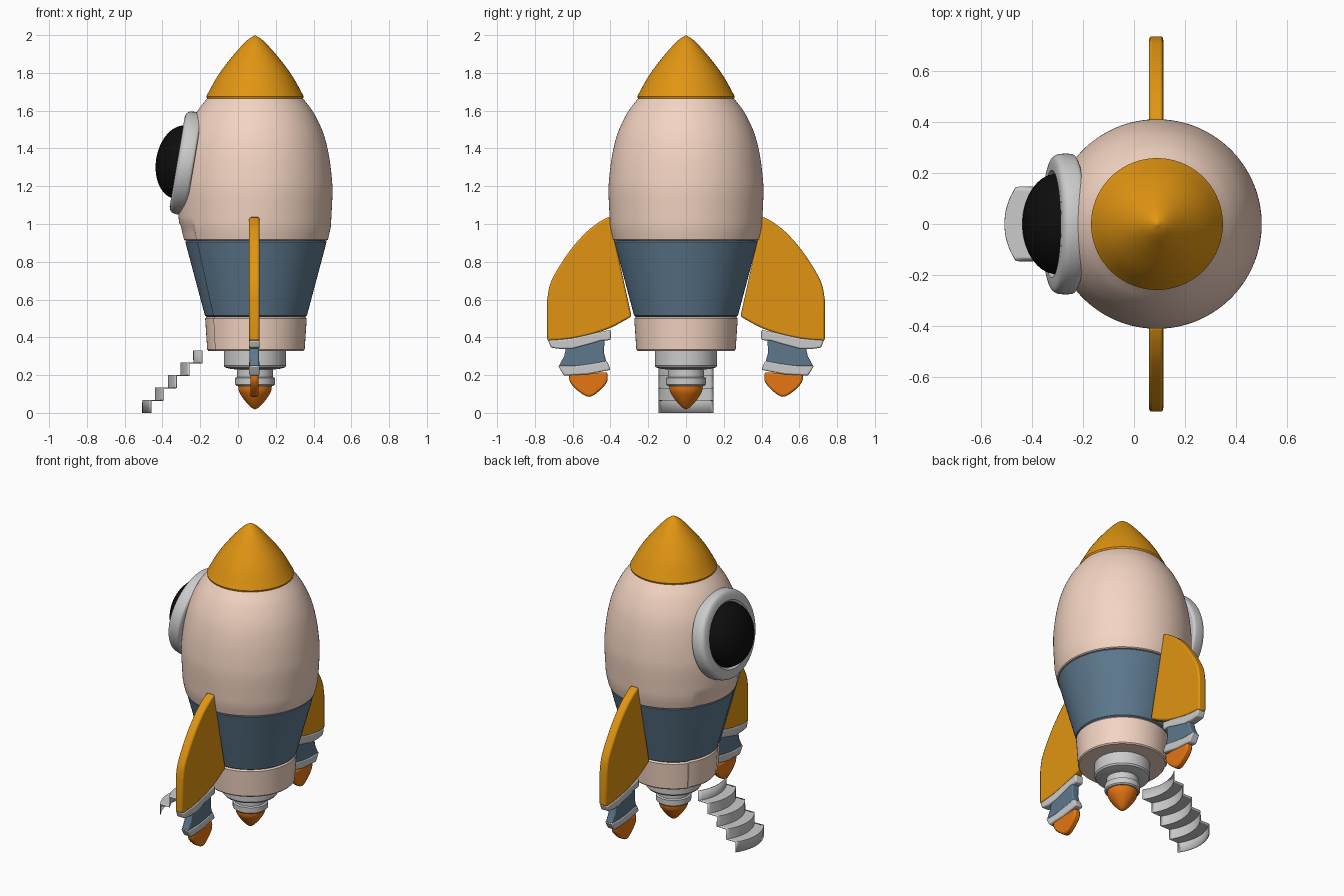
import bpy, bmesh, math
from mathutils import Matrix, Vector

if "Cube" in bpy.data.objects:
    bpy.data.objects.remove(bpy.data.objects["Cube"])

AXIS = Matrix.Translation((0.09, 0, 0))


def material(name, rgb):
    m = bpy.data.materials.new(name)
    m.diffuse_color = (*rgb, 1)
    m.use_nodes = True
    m.node_tree.nodes["Principled BSDF"].inputs["Base Color"].default_value = m.diffuse_color
    return m


ORANGE = material("orange", (0.75, 0.30, 0.006))
FLAME = material("flame", (0.78, 0.18, 0.006))
CREAM = material("cream", (0.90, 0.66, 0.54))
BLUE = material("blue", (0.11, 0.19, 0.27))
BLACK = material("black", (0.004, 0.004, 0.004))


def finish(name, bm, mat, angle=32):
    bmesh.ops.remove_doubles(bm, verts=bm.verts, dist=1e-5)
    bmesh.ops.recalc_face_normals(bm, faces=bm.faces)
    me = bpy.data.meshes.new(name)
    bm.to_mesh(me)
    bm.free()
    me.shade_smooth()
    me.set_sharp_from_angle(angle=math.radians(angle))
    ob = bpy.data.objects.new(name, me)
    bpy.context.collection.objects.link(ob)
    if mat:
        me.materials.append(mat)
    return ob


def spline(pts, n=5):
    """Smooth curve through the points."""
    p = [Vector(q) for q in pts]
    p = [2 * p[0] - p[1]] + p + [2 * p[-1] - p[-2]]
    out = []
    for i in range(1, len(p) - 2):
        a, b, c, d = p[i - 1:i + 3]
        for k in range(n):
            t = k / n
            v = 0.5 * (2 * b + (c - a) * t + (2 * a - 5 * b + 4 * c - d) * t * t
                       + (3 * b - a - 3 * c + d) * t ** 3)
            out.append((v.x, v.y))
    return out + [tuple(pts[-1])]


def lathe(name, profile, mat=None, matrix=AXIS, seg=128, door=False):
    """Spin (radius, z) points; door sinks a panel on the -x side."""
    bm = bmesh.new()
    rings = []
    for r, z in profile:
        ring = []
        for i in range(seg):
            a = 2 * math.pi * i / seg
            sunk = door and z < 1.0 and r > 0.02 and abs(a - math.pi) < math.radians(34)
            rr = max(r, 0) - (0.01 if sunk else 0)
            ring.append(bm.verts.new(matrix @ Vector((rr * math.cos(a), rr * math.sin(a), z))))
        rings.append(ring)
    for lo, hi in zip(rings, rings[1:]):
        for i in range(seg):
            j = (i + 1) % seg
            bm.faces.new((lo[i], lo[j], hi[j], hi[i]))
    return finish(name, bm, mat)


def plate(name, outline, thick, mat=None, bevel=0.008):
    """Flat side part from a (y, z) outline, mirrored to both sides."""
    bm = bmesh.new()
    f = bm.faces.new([bm.verts.new((0.087 - thick / 2, y, z)) for y, z in outline])
    ext = bmesh.ops.extrude_face_region(bm, geom=[f])["geom"]
    bmesh.ops.translate(bm, vec=(thick, 0, 0),
                        verts=[v for v in ext if isinstance(v, bmesh.types.BMVert)])
    ob = finish(name, bm, mat)
    b = ob.modifiers.new("bevel", "BEVEL")
    b.width, b.segments, b.limit_method = bevel, 2, "ANGLE"
    m = ob.modifiers.new("mirror", "MIRROR")
    m.use_axis = (False, True, False)
    return ob


# Nose cone and hull bands
lathe("nose_cone", spline([(0, 2.0), (0.05, 1.965), (0.13, 1.875), (0.20, 1.78), (0.258, 1.675)])
      + [(0.255, 1.665), (0, 1.665)], ORANGE)
hull = spline([(0.25, 1.67), (0.31, 1.59), (0.36, 1.485), (0.39, 1.37), (0.406, 1.25),
               (0.41, 1.16), (0.403, 1.01)])
lathe("upper_hull", [(0, 1.67)] + hull + [(0.401, 0.985), (0.394, 0.95), (0.386, 0.917),
      (0.38, 0.912), (0, 0.912)], CREAM, door=True)
lathe("hull_band", [(0, 0.913), (0.372, 0.913), (0.379, 0.905), (0.275, 0.515),
      (0.265, 0.508), (0, 0.508)], BLUE, door=True)
lathe("lower_hull", [(0, 0.51), (0.265, 0.51), (0.274, 0.50), (0.263, 0.335),
      (0.257, 0.328), (0, 0.328)], CREAM, door=True)

# Main engine
lathe("engine_nozzle", [(0, 0.34), (0.165, 0.34), (0.165, 0.25), (0.158, 0.24), (0.125, 0.232),
      (0.095, 0.23), (0.095, 0.19), (0.105, 0.185), (0.105, 0.15), (0.098, 0.143), (0, 0.143)])
lathe("engine_flame", [(0, 0.145)] + spline([(0.09, 0.145), (0.083, 0.11), (0.055, 0.066),
      (0.022, 0.03), (0, 0.018)]), FLAME)

# Window ring and glass, tilted back slightly
TILT = Matrix.Translation((-0.322, 0, 1.33)) @ Matrix.Rotation(math.radians(-80.5), 4, "Y")
lathe("window_ring", [(0, -0.09), (0.262, -0.09)] + spline([(0.262, -0.09), (0.274, -0.078),
      (0.274, -0.03), (0.262, -0.008), (0.24, 0)], 4)
      + [(0.21, 0), (0.198, -0.012), (0.195, -0.04), (0, -0.04)], None, TILT)
lathe("window_glass", [(0.196 * math.cos(t * math.pi / 32), 0.13 * math.sin(t * math.pi / 32) - 0.018)
      for t in range(-3, 17)], BLACK, TILT)

# Side fins and boosters
plate("fin", spline([(0.405, 1.04), (0.46, 1.01), (0.53, 0.955), (0.61, 0.865), (0.68, 0.76),
      (0.72, 0.68), (0.735, 0.60)], 4)
      + spline([(0.735, 0.382), (0.64, 0.388), (0.52, 0.41), (0.40, 0.45), (0.288, 0.51)], 4),
      0.055, ORANGE, 0.01)
plate("booster_collar", [(0.398, 0.386), (0.398, 0.44), (0.50, 0.42), (0.61, 0.395), (0.73, 0.384),
      (0.715, 0.345), (0.66, 0.338), (0.60, 0.339), (0.50, 0.366), (0.45, 0.381)], 0.056)
plate("booster_body", [(0.43, 0.40), (0.52, 0.37), (0.635, 0.345), (0.645, 0.30), (0.675, 0.245),
      (0.54, 0.245), (0.42, 0.265), (0.435, 0.32)], 0.05, BLUE)
plate("booster_rim", [(0.42, 0.277), (0.50, 0.262), (0.59, 0.25), (0.678, 0.25), (0.646, 0.197),
      (0.52, 0.204), (0.398, 0.228)], 0.056)
plate("booster_flame", spline([(0.415, 0.215), (0.418, 0.165), (0.455, 0.12), (0.512, 0.085),
      (0.57, 0.115), (0.612, 0.16), (0.622, 0.205)], 4), 0.044, FLAME, 0.014)

# Boarding stairs: a stepped sheet with curved risers
bm = bmesh.new()
R = 0.255
path = []
for s in range(5):
    x, z = -0.235 - 0.0675 * s, 0.33 - 0.066 * s
    path += [(x, z), (x, z - 0.066)]
rows = []
for x, z in path:
    row = []
    for k in range(17):
        y = -0.145 + 0.29 * k / 16
        row.append(bm.verts.new((x + R - math.sqrt(R * R - y * y), y, z)))
    rows.append(row)
for a, b in zip(rows, rows[1:]):
    for k in range(16):
        bm.faces.new((a[k], a[k + 1], b[k + 1], b[k]))
stairs = finish("boarding_stairs", bm, None)
sol = stairs.modifiers.new("thickness", "SOLIDIFY")
sol.thickness, sol.offset = 0.005, 0
